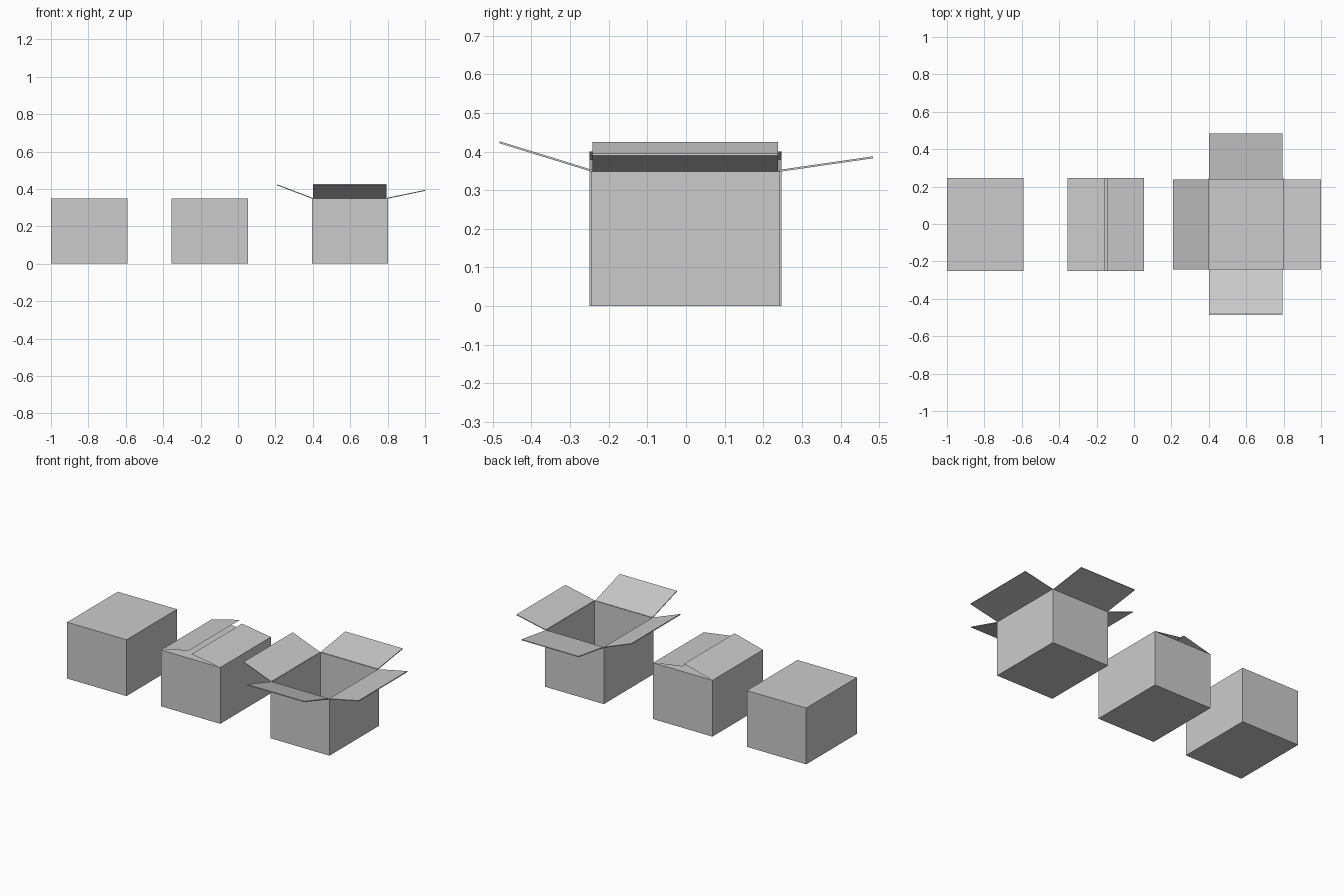
import bpy, bmesh
from mathutils import Vector

if "Cube" in bpy.data.objects:
    bpy.data.objects.remove(bpy.data.objects["Cube"])

H = 0.35          # carton height
T = 0.005         # cardboard thickness


def sheet(name, a, b, out, thick=0.0):
    """Rectangular flap: hinge edge from a to b, folded out by a vector."""
    a, b, out = Vector(a), Vector(b), Vector(out)
    bm = bmesh.new()
    bm.faces.new([bm.verts.new(p) for p in (a, b, b + out, a + out)])
    bm.normal_update()
    if bm.faces[:][0].normal.z < 0:
        bmesh.ops.reverse_faces(bm, faces=bm.faces[:])
    me = bpy.data.meshes.new(name)
    bm.to_mesh(me)
    bm.free()
    ob = bpy.data.objects.new(name, me)
    bpy.context.collection.objects.link(ob)
    if thick:
        mod = ob.modifiers.new("thickness", 'SOLIDIFY')
        mod.thickness = thick
        mod.offset = 0
    return ob


def block(name, x0, x1, y0, y1, z0, z1, open_top=False):
    """Axis-aligned box, optionally without its top face."""
    bm = bmesh.new()
    bmesh.ops.create_cube(bm, size=1)
    for v in bm.verts:
        v.co = ((x0 + x1) / 2 + v.co.x * (x1 - x0),
                (y0 + y1) / 2 + v.co.y * (y1 - y0),
                (z0 + z1) / 2 + v.co.z * (z1 - z0))
    if open_top:
        bm.normal_update()
        top = [f for f in bm.faces if f.normal.z > 0.9]
        bmesh.ops.delete(bm, geom=top, context='FACES')
    me = bpy.data.meshes.new(name)
    bm.to_mesh(me)
    bm.free()
    ob = bpy.data.objects.new(name, me)
    bpy.context.collection.objects.link(ob)
    return ob


# Closed carton
Y0, Y1 = -0.25, 0.247
block("closed_carton", -1.0, -0.592, Y0, Y1, 0, H)

# Half-closed carton: end flaps folded flat, side flaps tilted up
L, R = -0.355, 0.053
block("half_closed_carton", L, R, Y0, Y1, 0, H, open_top=True)
sheet("half_closed_front_flap", (L, Y0, H), (R, Y0, H), (0, -Y0, 0))
sheet("half_closed_back_flap", (L, Y1, H), (R, Y1, H), (0, -Y1, 0))
sheet("half_closed_left_flap", (L, Y0, H), (L, Y1, H), (0.196, 0, 0.05))
sheet("half_closed_right_flap", (R, Y0, H), (R, Y1, H), (-0.198, 0, 0.03))

# Open carton: thin walls and floor, lapped at the corners
L, R, Y0, Y1 = 0.395, 0.801, -0.245, 0.243
block("open_floor", L + T, R - T, Y0 + T, Y1 - T, 0, T)
block("open_front_wall", L, R - T, Y0, Y0 + T, 0, H)
block("open_back_wall", L + T, R, Y1 - T, Y1, 0, H)
block("open_left_wall", L, L + T, Y0 + T, Y1, 0, H)
block("open_right_wall", R - T, R, Y0, Y1 - T, 0, H)

# Open carton flaps, spread outwards
fx0, fx1, fy0, fy1 = 0.4, 0.794, -0.242, 0.238
h = T / 2
sheet("open_front_flap", (fx0, Y0 + h, H), (fx1, Y0 + h, H), (0, -0.24, 0.074), T)
sheet("open_back_flap", (fx0, Y1 - h, H), (fx1, Y1 - h, H), (0, 0.243, 0.035), T)
sheet("open_left_flap", (L + h, fy0, H), (L + h, fy1, H), (-0.189, 0, 0.072), T)
sheet("open_right_flap", (R - h, fy0, H), (R - h, fy1, H), (0.201, 0, 0.042), T)
